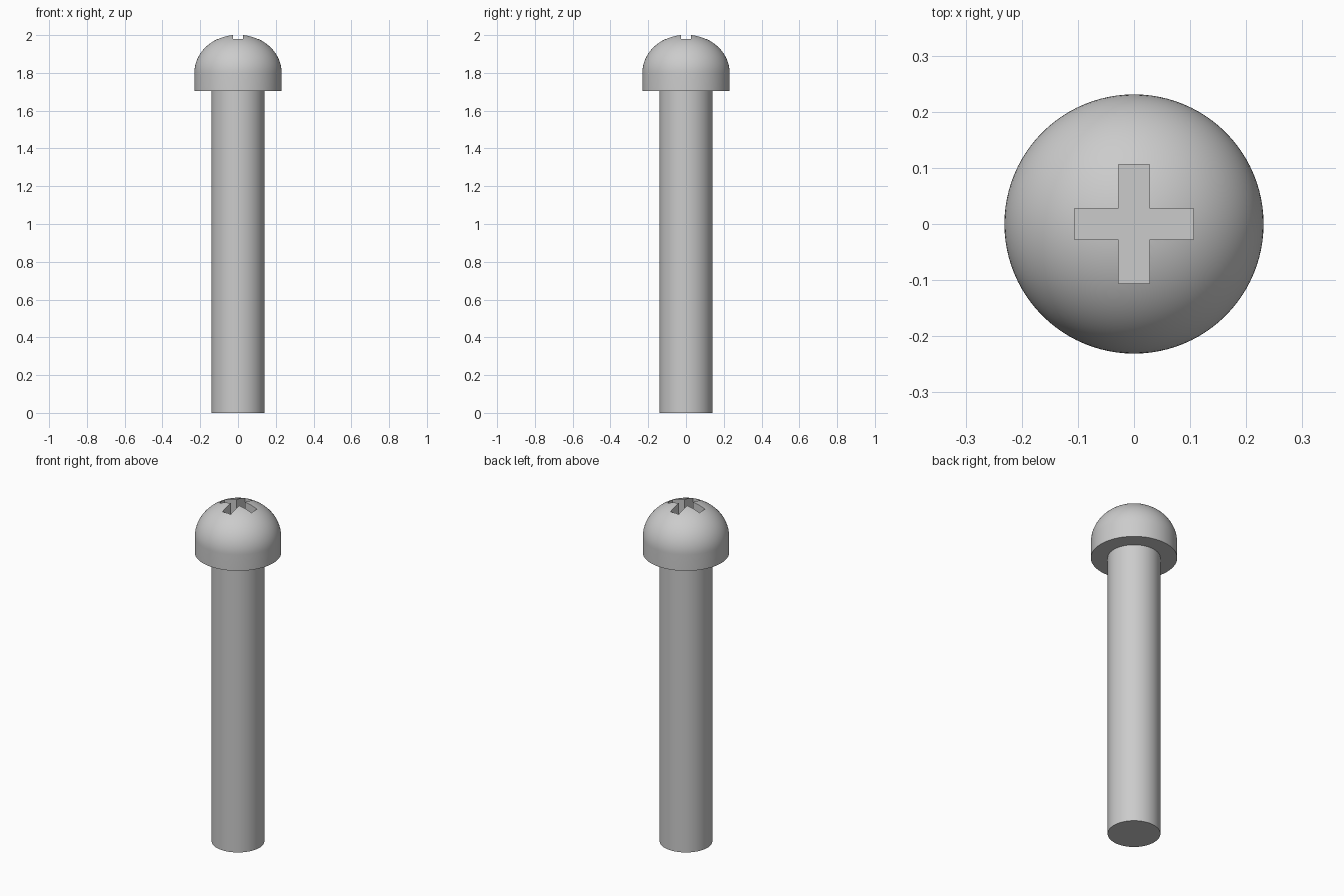
import bpy, bmesh, math

cube = bpy.data.objects.get("Cube")
if cube:
    bpy.data.objects.remove(cube, do_unlink=True)

HEAD_R, SHAFT_R = 0.231, 0.141
HEAD_Z, RIM_Z, APEX_Z = 1.705, 1.8, 2.003
SLOT_HALF, SLOT_REACH, SLOT_FLOOR = 0.0275, 0.106, 1.9

steel = bpy.data.materials.new("grey steel")
steel.use_nodes = True
colour = (0.6, 0.6, 0.6, 1)
steel.diffuse_color = colour
steel.node_tree.nodes["Principled BSDF"].inputs["Base Color"].default_value = colour


def add_object(name, bm):
    bmesh.ops.recalc_face_normals(bm, faces=bm.faces)
    mesh = bpy.data.meshes.new(name)
    bm.to_mesh(mesh)
    bm.free()
    mesh.materials.append(steel)
    obj = bpy.data.objects.new(name, mesh)
    bpy.context.collection.objects.link(obj)
    return obj


def lathe(name, profile, steps=96):
    """Spin a radius/height profile around the z axis."""
    bm = bmesh.new()
    verts = [bm.verts.new((r, 0, z)) for r, z in profile]
    edges = [bm.edges.new(pair) for pair in zip(verts, verts[1:])]
    bmesh.ops.spin(bm, geom=verts + edges, cent=(0, 0, 0), axis=(0, 0, 1),
                   angle=math.tau, steps=steps)
    bmesh.ops.remove_doubles(bm, verts=bm.verts, dist=0.00001)
    return add_object(name, bm)


# Plain round shaft, ending at the underside of the head
shaft = lathe("shaft", [(0, 0), (SHAFT_R, 0), (SHAFT_R, HEAD_Z), (0, HEAD_Z)])

# Domed head with a short straight rim
angles = [math.pi / 2 * i / 24 for i in range(24)]
dome = [(HEAD_R * math.cos(a), RIM_Z + (APEX_Z - RIM_Z) * math.sin(a)) for a in angles]
head = lathe("head", [(0, HEAD_Z), (HEAD_R, HEAD_Z)] + dome + [(0, APEX_Z)])

# Cross-shaped cutter for the driver recess
bm = bmesh.new()
w, r = SLOT_HALF, SLOT_REACH
outline = []
for k in range(4):
    c, s = round(math.cos(k * math.pi / 2)), round(math.sin(k * math.pi / 2))
    outline += [(x * c - y * s, x * s + y * c) for x, y in ((r, -w), (r, w), (w, w))]
face = bm.faces.new([bm.verts.new((x, y, SLOT_FLOOR)) for x, y in outline])
top = bmesh.ops.extrude_face_region(bm, geom=[face])["geom"]
bmesh.ops.translate(bm, vec=(0, 0, 0.2),
                    verts=[v for v in top if isinstance(v, bmesh.types.BMVert)])
cutter = add_object("recess_cutter", bm)
cutter.hide_render = True
cutter.hide_set(True)

recess = head.modifiers.new("cross recess", "BOOLEAN")
recess.operation = "DIFFERENCE"
recess.solver = "EXACT"
recess.object = cutter

# Apply the cut, then shade smoothly with sharp edges kept
bpy.ops.object.select_all(action="DESELECT")
for obj in (shaft, head):
    obj.select_set(True)
bpy.context.view_layer.objects.active = head
bpy.ops.object.modifier_apply(modifier=recess.name)
bpy.data.objects.remove(cutter, do_unlink=True)
bpy.ops.object.shade_smooth_by_angle(angle=math.radians(30))
